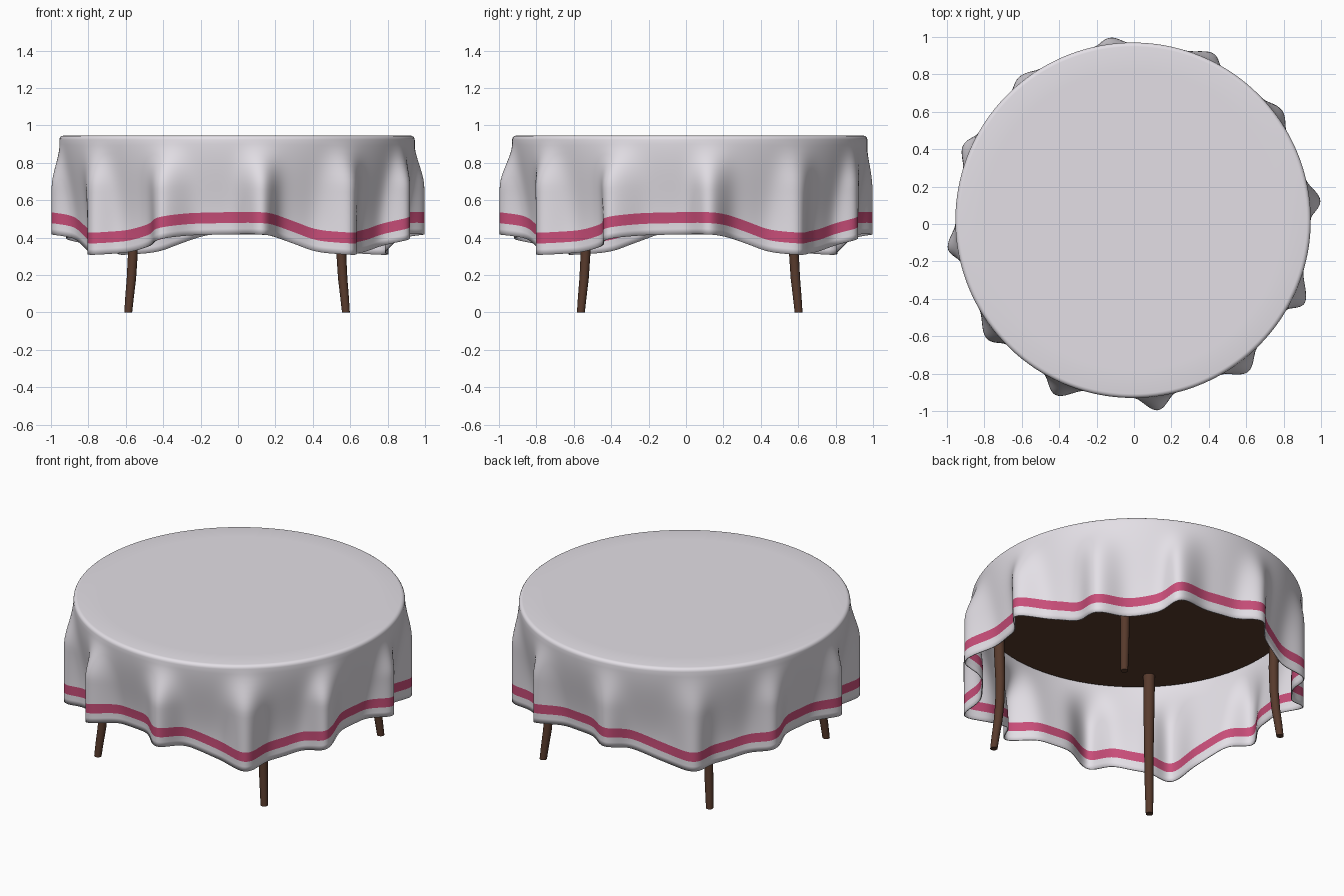
import bpy, bmesh, math

if "Cube" in bpy.data.objects:
    bpy.data.objects.remove(bpy.data.objects["Cube"])

CX, CY = -0.005, 0.02          # table axis
R, ZTOP = 0.95, 0.945          # cloth rim


def material(name, rgb):
    m = bpy.data.materials.new(name)
    m.diffuse_color = (*rgb, 1)
    m.use_nodes = True
    m.node_tree.nodes["Principled BSDF"].inputs["Base Color"].default_value = m.diffuse_color
    return m


WHITE = material("cloth_white", (0.77, 0.74, 0.79))
PINK = material("stripe_pink", (0.58, 0.075, 0.19))
WOOD = material("dark_wood", (0.095, 0.042, 0.025))


def finish(bm, name, mats, angle=50):
    bmesh.ops.recalc_face_normals(bm, faces=bm.faces)
    me = bpy.data.meshes.new(name)
    bm.to_mesh(me)
    bm.free()
    ob = bpy.data.objects.new(name, me)
    bpy.context.collection.objects.link(ob)
    for m in mats:
        me.materials.append(m)
    bpy.ops.object.select_all(action='DESELECT')
    ob.select_set(True)
    bpy.context.view_layer.objects.active = ob
    bpy.ops.object.shade_smooth_by_angle(angle=math.radians(angle))
    return ob


def smooth(t):
    t = max(0.0, min(1.0, t))
    return t * t * (3 - 2 * t)


# Three folds per quarter turn: centre angle, half width, height, sideways lean (degrees)
FOLDS = [(7, 5.5, 0.054, 0.3), (37, 6.2, 0.048, 0.6), (67, 5.8, 0.056, -1.6)]
VALLEY = 0.06                  # how far the hem tucks in between folds
# Hem height over a quarter turn: angle, z
HEM = [(6, 0.419), (12, 0.408), (20, 0.368), (28, 0.322), (37, 0.305), (50, 0.322),
       (59, 0.355), (66, 0.388), (73, 0.412), (84, 0.416), (96, 0.419)]


def fold_at(deg):
    """Return bulge, height and lean of the cloth at an angle."""
    bulge = height = lean = 0.0
    for c, w, h, l in FOLDS:
        d = (deg - c + 45) % 90 - 45
        b = math.exp(-abs(d / w) ** 2)
        bulge += b
        height += b * h
        lean += b * l
    return bulge, height, lean


def hem_raw(deg):
    d = (deg - 6) % 90 + 6
    for (a0, z0), (a1, z1) in zip(HEM, HEM[1:]):
        if d <= a1:
            return z0 + (z1 - z0) * (d - a0) / (a1 - a0)


def hem(deg):
    """Hem height: long at the four corners, short on the four sides."""
    return sum(hem_raw(deg + o) for o in (-3, -1.5, 0, 1.5, 3)) / 5


def cloth_point(deg, z, rim):
    g = smooth((ZTOP - 0.02 - z) / 0.26)
    v = smooth((ZTOP - 0.02 - z) / 0.50)
    b, h, l = fold_at(deg)
    r = rim + g * h - v * VALLEY * max(0, 1 - b)
    a = math.radians(deg + g * l)
    k = 1 - g * min(1, b)
    return (CX * k + r * math.cos(a), CY * k + r * math.sin(a), z)


# Tablecloth: flat top, rounded rim, folded skirt with a stripe near the hem
N = 480
bm = bmesh.new()
rows = []                      # functions giving (z, rim radius) per angle
for r in (0.4, 0.8, R - 0.022):
    rows.append(lambda d, r=r: (ZTOP, r))
for i in range(1, 5):
    t = math.radians(22.5 * i)
    rows.append(lambda d, t=t: (ZTOP - 0.022 * (1 - math.cos(t)), R - 0.022 * (1 - math.sin(t))))
SIDE = 16
for i in range(1, SIDE + 1):
    rows.append(lambda d, f=i / SIDE: (0.923 + (hem(d) + 0.119 - 0.923) * f, R))
stripe_start = len(rows)
for off in (0.09, 0.061, 0.03, 0.0):
    rows.append(lambda d, o=off: (hem(d) + o, R))
rings = [[bm.verts.new(cloth_point(360 * j / N, *row(360 * j / N))) for j in range(N)] for row in rows]
mid = bm.verts.new((CX, CY, ZTOP))
for j in range(N):
    k = (j + 1) % N
    bm.faces.new((mid, rings[0][j], rings[0][k]))
    for i in range(len(rings) - 1):
        f = bm.faces.new((rings[i][j], rings[i + 1][j], rings[i + 1][k], rings[i][k]))
        f.material_index = 1 if stripe_start <= i + 1 <= stripe_start + 1 else 0
cloth = finish(bm, "tablecloth", [WHITE, PINK], 60)
sol = cloth.modifiers.new("thickness", 'SOLIDIFY')
sol.thickness = 0.006
sol.offset = -1

# Round table top under the cloth
bm = bmesh.new()
bmesh.ops.create_cone(bm, cap_ends=True, segments=96, radius1=0.925, radius2=0.925, depth=0.035)
bmesh.ops.translate(bm, verts=bm.verts, vec=(CX, CY, 0.917))
finish(bm, "table_top", [WOOD])

# Four slender legs with feet flaring outward: height, axis offset, radius
LEG = [(0, 0.582, 0.021), (0.08, 0.575, 0.023), (0.18, 0.565, 0.025), (0.30, 0.558, 0.026),
       (0.45, 0.556, 0.028), (0.65, 0.560, 0.031), (0.905, 0.568, 0.034)]
for name, sx, sy in (("front_left_leg", -1, -1), ("front_right_leg", 1, -1),
                     ("back_left_leg", -1, 1), ("back_right_leg", 1, 1)):
    bm = bmesh.new()
    S = 20
    loops = [[bm.verts.new((CX + sx * o + r * math.cos(2 * math.pi * j / S),
                            CY + sy * o + r * math.sin(2 * math.pi * j / S), z))
              for j in range(S)] for z, o, r in LEG]
    for a, b in zip(loops, loops[1:]):
        for j in range(S):
            bm.faces.new((a[j], a[(j + 1) % S], b[(j + 1) % S], b[j]))
    bm.faces.new(loops[0])
    bm.faces.new(loops[-1])
    finish(bm, name, [WOOD])
